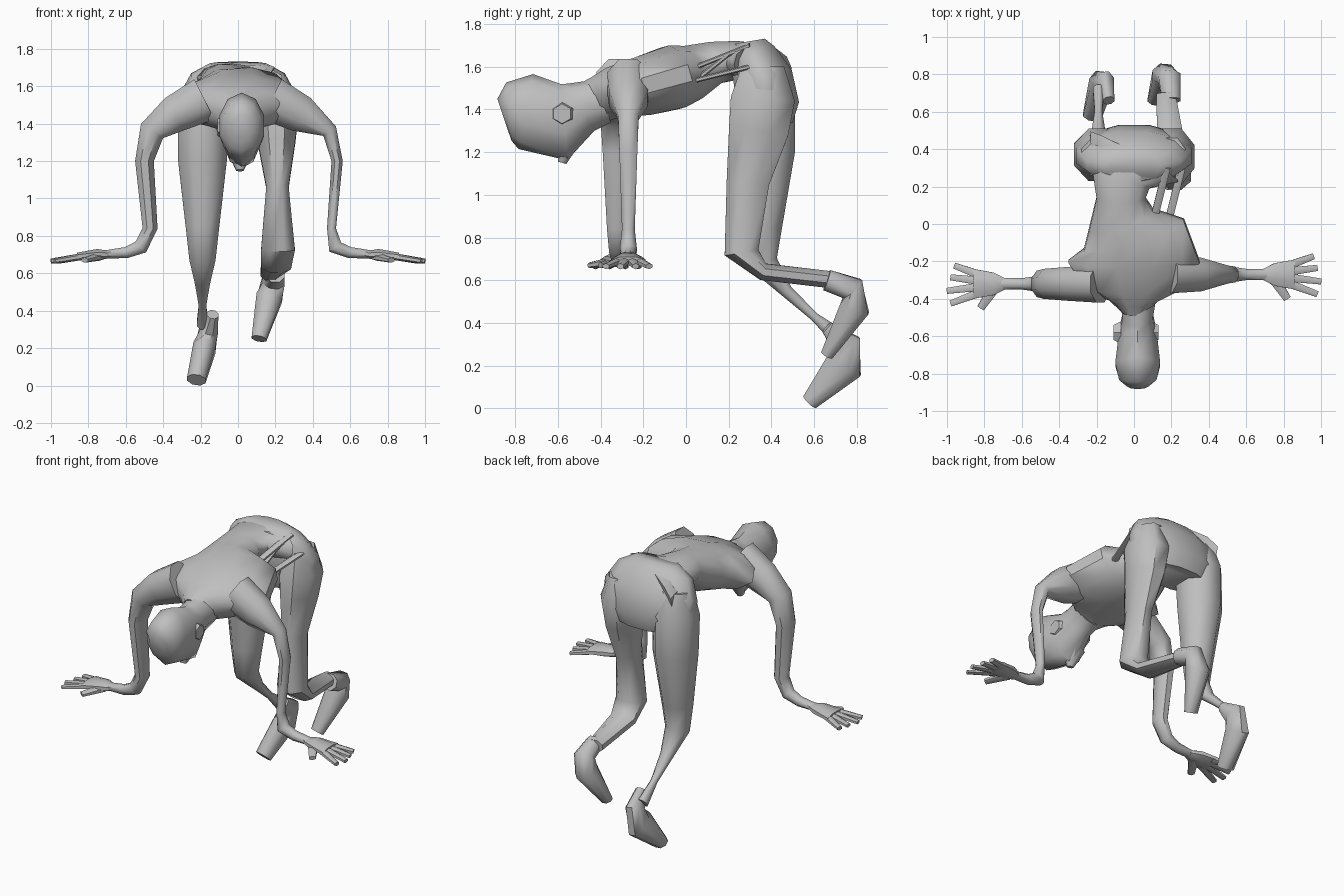
import bpy
import bmesh
import math
from mathutils import Vector

default_cube = bpy.data.objects.get("Cube")
if default_cube:
    bpy.data.objects.remove(default_cube, do_unlink=True)

body_grey = bpy.data.materials.new("plain_grey")
body_grey.use_nodes = True
GREY = (.52, .52, .52, 1)
body_grey.diffuse_color = GREY
body_grey.node_tree.nodes["Principled BSDF"].inputs["Base Color"].default_value = GREY

X_AXIS = Vector((1, 0, 0))
Y_AXIS = Vector((0, 1, 0))


def finish(bm, name):
    """Turn a bmesh into a shaded object with the single body material."""
    bmesh.ops.recalc_face_normals(bm, faces=bm.faces)
    mesh = bpy.data.meshes.new(name)
    bm.to_mesh(mesh)
    bm.free()
    mesh.materials.append(body_grey)
    part = bpy.data.objects.new(name, mesh)
    bpy.context.collection.objects.link(part)
    bpy.ops.object.select_all(action="DESELECT")
    part.select_set(True)
    bpy.context.view_layer.objects.active = part
    bpy.ops.object.shade_smooth_by_angle(angle=math.radians(50))


def loft(name, rings, side_axis, place, sides=8):
    """Skin rings of (along, height, half width, half depth), set in space by place."""
    bm = bmesh.new()
    centres = [Vector(place(along, height)) for along, height, width, depth in rings]
    loops = []
    for index, (along, height, width, depth) in enumerate(rings):
        ahead = centres[min(index + 1, len(rings) - 1)]
        behind = centres[max(index - 1, 0)]
        tangent = (ahead - behind).normalized()
        across = (side_axis - tangent * side_axis.dot(tangent)).normalized()
        outward = tangent.cross(across)
        loop = []
        for step in range(sides):
            angle = math.tau * (step + .5) / sides
            offset = across * math.cos(angle) * width + outward * math.sin(angle) * depth
            loop.append(bm.verts.new(centres[index] + offset / math.cos(math.pi / sides)))
        loops.append(loop)
    for lower, upper in zip(loops, loops[1:]):
        for step in range(sides):
            after = (step + 1) % sides
            bm.faces.new((lower[step], lower[after], upper[after], upper[step]))
    bm.faces.new(loops[0])
    bm.faces.new(loops[-1])
    finish(bm, name)


def at_x(x):
    """Place rings in the vertical plane that runs from front to back at x."""
    return lambda along, height: (x, along, height)


# Trunk: the waist is pinched toward the right side
loft("torso", [
    (-.46, 1.43, .07, .1),
    (-.4, 1.45, .13, .11),
    (-.34, 1.48, .26, .12),
    (-.2, 1.51, .35, .14),
    (-.06, 1.55, .28, .15),
    (.02, 1.57, .18, .13),
    (.14, 1.62, .13, .1),
    (.24, 1.63, .16, .09),
    (.36, 1.6, .27, .1),
], X_AXIS, lambda along, height: (-.07 if 0 < along < .3 else 0, along, height), 12)

loft("pelvis", [
    (.3, 1.72, .15, .07),
    (.31, 1.66, .25, .11),
    (.36, 1.55, .31, .14),
    (.38, 1.42, .31, .15),
    (.38, 1.34, .24, .12),
], X_AXIS, at_x(0), 12)

# Head hanging forward, with chin and ears
loft("head", [
    (-.86, 1.38, .06, .07),
    (-.83, 1.39, .1, .13),
    (-.75, 1.39, .12, .17),
    (-.57, 1.34, .1, .17),
    (-.49, 1.41, .08, .12),
    (-.38, 1.44, .1, .1),
], X_AXIS, at_x(.02), 10)

loft("chin", [
    (-.55, 1.26, .07, .06),
    (-.58, 1.15, .02, .02),
], X_AXIS, at_x(.01))

for label, side in (("left", 1), ("right", -1)):
    loft(label + "_ear", [
        (.08, 1.38, .06, .05),
        (.12, 1.38, .04, .04),
    ], Y_AXIS, lambda along, height: (side * along + .01, -.58, height), 6)

# Arms and open hands; the left upper arm is slimmer and bows outward
ARM = [
    (.18, 1.53, .1, .12),
    (.34, 1.45, .09, .1),
    (.46, 1.36, .08, .07),
    (.5, 1.2, .07, .05),
    (.47, .84, .05, .04),
    (.52, .74, .04, .04),
    (.6, .71, .03, .03),
    (.73, .7, .03, .02),
]
PALM = [
    (.69, .7, .03, .02),
    (.75, .7, .06, .03),
    (.86, .69, .08, .02),
]

for label, side, wrist, slim, bow in (("left", 1, -.27, .6, .03), ("right", -1, -.32, 1, 0)):
    def on_side(shift=0, slope=0):
        return lambda along, height: (side * along, wrist + shift + slope * along, height)

    arm = []
    for along, height, width, depth in ARM:
        upper = .8 < height < 1.4
        arm.append((along + bow * upper, height,
                    width * (slim if upper else 1), depth * (slim if upper else 1)))
    loft(label + "_arm", arm, Y_AXIS, on_side())
    loft(label + "_palm", PALM, Y_AXIS, on_side())

    # Four fingers fan out from the knuckles
    for finger, name in enumerate(("little", "ring", "middle", "index")):
        reach = 1 - .02 * abs(finger - 2)
        fan = (1.5 - finger) / 4
        loft(f"{label}_{name}_finger", [
            (.83, .69, .022, .016),
            (reach, .665, .016, .012),
        ], Y_AXIS, on_side(-.7 * fan, fan), 6)
    loft(label + "_thumb", [
        (.74, .69, .03, .02),
        (.82, .67, .02, .012),
    ], X_AXIS, on_side(1.1, -1.5), 6)

# Legs: the right one trails lower, the left one bends at the knee
loft("right_leg", [
    (.36, 1.6, .09, .1),
    (.37, 1.45, .13, .14),
    (.38, 1.2, .13, .13),
    (.36, .85, .09, .09),
    (.36, .68, .07, .07),
    (.47, .55, .04, .03),
    (.6, .43, .02, .02),
    (.72, .33, .03, .04),
], X_AXIS, at_x(-.19))

loft("left_leg", [
    (.36, 1.6, .07, .1),
    (.36, 1.45, .12, .15),
    (.34, 1.3, .1, .14),
    (.29, 1.06, .06, .1),
    (.26, .73, .09, .08),
    (.36, .64, .08, .04),
    (.7, .6, .05, .04),
], X_AXIS, lambda along, height: (.24 - along / 10, along, height))

# Feet point down, with the toes leaning toward the right
loft("right_foot", [
    (.66, .38, .03, .03),
    (.75, .3, .05, .07),
    (.74, .2, .06, .09),
    (.58, .03, .05, .04),
], X_AXIS, lambda along, height: (height / 4 - .23, along, height))

loft("left_foot", [
    (.66, .6, .05, .05),
    (.78, .56, .06, .06),
    (.79, .47, .07, .07),
    (.66, .25, .04, .03),
], X_AXIS, lambda along, height: (height / 4 + .05, along, height))

# Loose straps bridging the open side of the waist
for number, (x, front, back, low, high) in enumerate((
        (.1, 0, .2, 1.5, 1.66), (.1, .05, .3, 1.6, 1.7), (.18, -.1, .3, 1.5, 1.6)), 1):
    loft(f"waist_strap_{number}", [
        (front, low, .02, .01),
        (back, high, .02, .01),
    ], X_AXIS, lambda along, height: (x + along / 4, along, height), 6)
